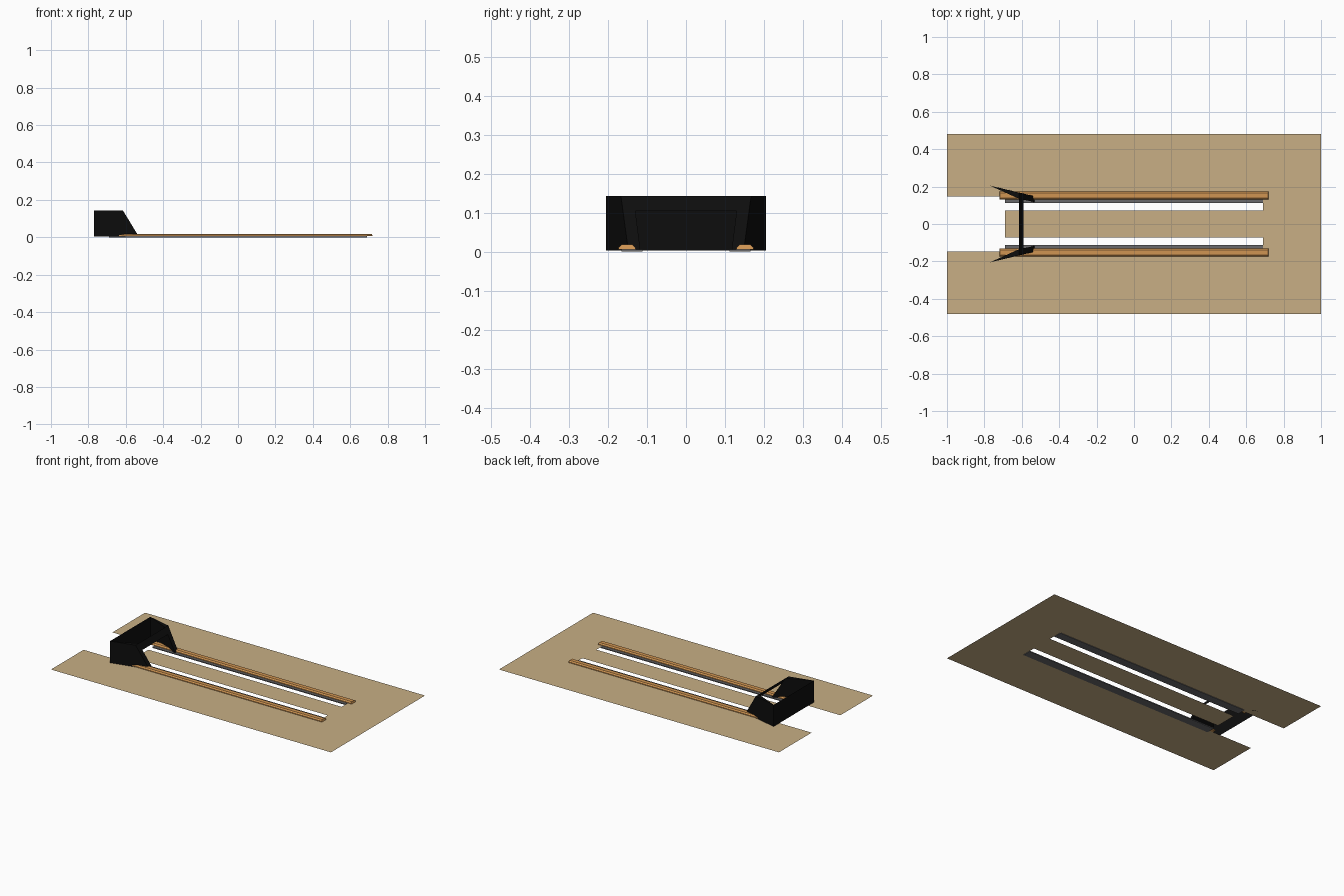
import bpy

if "Cube" in bpy.data.objects:
    bpy.data.objects.remove(bpy.data.objects["Cube"])


def mat(name, c):
    m = bpy.data.materials.new(name)
    m.diffuse_color = (*c, 1)
    m.use_nodes = True
    m.node_tree.nodes["Principled BSDF"].inputs["Base Color"].default_value = m.diffuse_color
    return m


TAN = mat("tan_ground", (0.58, 0.43, 0.235))
WOOD = mat("orange_wood", (0.63, 0.30, 0.085))
GREY = mat("dark_grey", (0.14, 0.14, 0.145))
BLACK = mat("black", (0.004, 0.004, 0.004))


def mesh(name, verts, faces, m):
    me = bpy.data.meshes.new(name)
    me.from_pydata(verts, [], faces)
    me.materials.append(m)
    ob = bpy.data.objects.new(name, me)
    bpy.context.collection.objects.link(ob)
    return ob


def extrude_x(name, profile, x0, x1, m, inset=0.0):
    """Prism along x from a (y, z) profile; ends slope in by inset at the top."""
    n = len(profile)
    zs = [p[1] for p in profile]
    lo, hi = min(zs), max(zs)
    cut = [inset * (z - lo) / (hi - lo) for z in zs]
    v = [(x0 + c, y, z) for (y, z), c in zip(profile, cut)]
    v += [(x1 - c, y, z) for (y, z), c in zip(profile, cut)]
    f = [(i, i + n, (i + 1) % n + n, (i + 1) % n) for i in range(n)]
    f += [tuple(range(n)), tuple(range(2 * n - 1, n - 1, -1))]
    return mesh(name, v, f, m)


# Ground sheet with an end notch and two long slots, built on a grid
xs = [-1, -0.69, 0.69, 1]
ys = [-0.48, -0.147, -0.072, 0.072, 0.147, 0.48]
holes = {(0, 1), (0, 2), (0, 3), (1, 1), (1, 3)}
gv = [(x, y, 0.003) for x in xs for y in ys]
gf = [(i * 6 + j, (i + 1) * 6 + j, (i + 1) * 6 + j + 1, i * 6 + j + 1)
      for i in range(3) for j in range(5) if (i, j) not in holes]
mesh("ground", gv, gf, TAN)

for s, side in ((1, "back"), (-1, "front")):
    # Grey support strip under each rail
    extrude_x(side + "_support_strip",
              [(s * y, z) for y, z in ((0.111, 0), (0.165, 0), (0.165, 0.006), (0.111, 0.006))][::-s],
              -0.69, 0.69, GREY)
    # Bevelled wooden rail
    extrude_x(side + "_rail",
              [(s * y, z) for y, z in ((0.13, 0.006), (0.173, 0.006), (0.173, 0.011),
                                       (0.165, 0.018), (0.138, 0.018), (0.13, 0.011))][::-s],
              -0.72, 0.72, WOOD, 0.004)
    # Hood side wing: outer wall, inner wall and sloping front border
    B, T = 0.003, 0.143
    v = [(-0.77, s * 0.205, B), (-0.77, s * 0.205, T),
         (-0.615, s * 0.167, T), (-0.53, s * 0.148, B),
         (-0.615, s * 0.135, T), (-0.53, s * 0.117, B)]
    f = [(0, 3, 2, 1), (0, 1, 4, 5), (1, 2, 4), (2, 3, 5, 4), (0, 5, 3)]
    mesh(side + "_hood_wing", v, [t[::s] for t in f], BLACK)

# Hood end wall
mesh("hood_end_wall", [(-0.77, -0.205, 0.003), (-0.77, 0.205, 0.003),
                       (-0.77, 0.205, 0.143), (-0.77, -0.205, 0.143)],
     [(0, 3, 2, 1)], BLACK)
# Sloping strip across the top of the hood opening
mesh("hood_top_strip", [(-0.615, -0.16, 0.143), (-0.615, 0.16, 0.143),
                        (-0.592, 0.155, 0.105), (-0.592, -0.155, 0.105)],
     [(0, 3, 2, 1)], BLACK)
